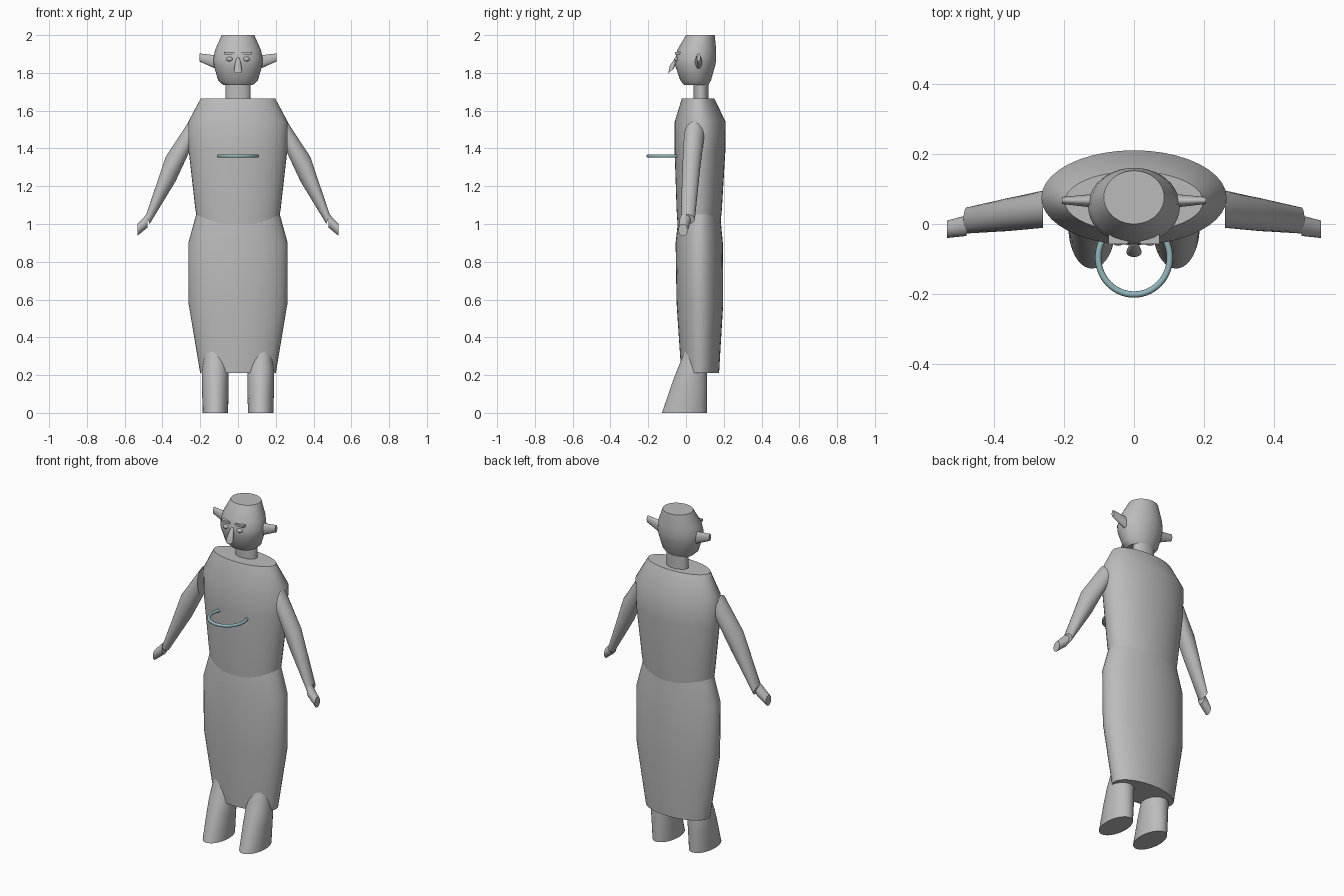
import bpy
import bmesh
import math
from mathutils import Vector

if "Cube" in bpy.data.objects:
    bpy.data.objects.remove(bpy.data.objects["Cube"], do_unlink=True)


def make_material(name, rgb):
    mat = bpy.data.materials.new(name)
    mat.use_nodes = True
    mat.diffuse_color = (*rgb, 1)
    mat.node_tree.nodes["Principled BSDF"].inputs["Base Color"].default_value = (*rgb, 1)
    return mat


GREY = make_material("stone grey", (0.5, 0.5, 0.5))
TEAL = make_material("pale teal", (0.28, 0.47, 0.5))


def finish(name, bm, mat=GREY, smooth=True):
    bmesh.ops.recalc_face_normals(bm, faces=bm.faces)
    mesh = bpy.data.meshes.new(name)
    bm.to_mesh(mesh)
    bm.free()
    mesh.materials.append(mat)
    obj = bpy.data.objects.new(name, mesh)
    bpy.context.collection.objects.link(obj)
    if smooth:
        bpy.ops.object.select_all(action="DESELECT")
        obj.select_set(True)
        bpy.context.view_layer.objects.active = obj
        bpy.ops.object.shade_smooth_by_angle(angle=math.radians(35))
    return obj


def loft(name, sections, sides=40, mat=GREY):
    """Skin elliptical sections, each given as centre, u axis, v axis."""
    bm = bmesh.new()
    rings = []
    for centre, u, v in sections:
        ring = []
        for i in range(sides):
            a = math.tau * i / sides
            ring.append(bm.verts.new(Vector(centre) + Vector(u) * math.cos(a) + Vector(v) * math.sin(a)))
        rings.append(ring)
    for low, high in zip(rings, rings[1:]):
        for i in range(sides):
            j = (i + 1) % sides
            bm.faces.new((low[i], low[j], high[j], high[i]))
    bm.faces.new(rings[0])
    bm.faces.new(rings[-1])
    return finish(name, bm, mat)


def upright(name, rows, x=0.0):
    """Stack level ellipses: height, half width, front y, back y."""
    loft(name, [((x, (f + b) / 2, z), (w, 0, 0), (0, (b - f) / 2, 0)) for z, w, f, b in rows])


# Body, from the hem up
upright("skirt", [(0.21, 0.2, -0.025, 0.175), (0.58, 0.262, -0.05, 0.197),
                  (0.9, 0.263, -0.055, 0.195), (1.08, 0.213, -0.035, 0.178)])
upright("torso", [(1.0, 0.213, -0.045, 0.182), (1.08, 0.226, -0.05, 0.19),
                  (1.38, 0.26, -0.06, 0.208), (1.54, 0.264, -0.06, 0.21),
                  (1.665, 0.197, -0.022, 0.15)])
upright("neck", [(1.64, 0.067, 0.04, 0.12), (1.76, 0.067, 0.04, 0.12)])
upright("head", [(1.735, 0.078, -0.01, 0.118), (1.76, 0.105, -0.03, 0.132),
                 (1.84, 0.128, -0.058, 0.155), (1.87, 0.131, -0.058, 0.16),
                 (1.92, 0.122, -0.047, 0.16), (2.0, 0.086, 0.0, 0.152)])

# Nose, flaring towards its blunt tip
loft("nose", [((0, -0.05, 1.885), (0.007, 0, 0), (0, 0.006, 0.003)),
              ((0, -0.068, 1.845), (0.016, 0, 0), (0, 0.018, 0.008)),
              ((0, -0.08, 1.81), (0.022, 0, 0), (0, 0.014, 0.012))], sides=20)


def eye(name, x):
    bm = bmesh.new()
    bmesh.ops.create_uvsphere(bm, u_segments=20, v_segments=12, radius=1)
    bmesh.ops.scale(bm, vec=(0.018, 0.012, 0.012), verts=bm.verts)
    bmesh.ops.translate(bm, vec=(x, -0.05, 1.873), verts=bm.verts)
    finish(name, bm)


def brow(name, x):
    bm = bmesh.new()
    bmesh.ops.create_cube(bm, size=1)
    bmesh.ops.scale(bm, vec=(0.055, 0.03, 0.013), verts=bm.verts)
    # Outer and inner ends droop slightly below the middle
    bmesh.ops.translate(bm, vec=(x, -0.042, 1.903), verts=bm.verts)
    finish(name, bm, smooth=False)


for side, s in (("left", 1), ("right", -1)):
    # Legs lean forward into the toes
    upright(side + "_leg", [(0, 0.067, -0.127, 0.11), (0.14, 0.071, -0.08, 0.112),
                            (0.22, 0.07, -0.05, 0.11), (0.3, 0.06, -0.018, 0.1),
                            (0.4, 0.045, 0.01, 0.09)], x=0.12 * s)

    # Arm from a flat shoulder section to a narrow wrist
    loft(side + "_arm", [((0.26 * s, 0.042, 1.46), (0, 0, 0.083), (0, 0.053, 0)),
                         ((0.357 * s, 0.027, 1.29), (0.026 * s, 0, 0.065), (0, 0.047, 0)),
                         ((0.477 * s, 0.01, 1.025), (0.009 * s, 0, 0.025), (0, 0.037, 0))])
    loft(side + "_hand", [((0.478 * s, -0.005, 1.02), (0, 0, 0.038), (0, 0.029, 0)),
                          ((0.533 * s, -0.015, 0.968), (0, 0, 0.031), (0, 0.025, 0))], sides=24)

    # Ears taper outwards and upwards
    loft(side + "_ear", [((0.11 * s, 0.066, 1.855), (0, 0, 0.037), (0, 0.02, 0)),
                         ((0.205 * s, 0.067, 1.882), (0, 0, 0.021), (0, 0.01, 0))], sides=24)
    eye(side + "_eye", 0.045 * s)
    brow(side + "_brow", 0.045 * s)

# Open hoop standing out from the chest
hoop = []
for i in range(41):
    a = math.radians(-220 + 260 * i / 40)
    radial = Vector((math.cos(a), math.sin(a), 0))
    centre = Vector((0.102 * radial.x, -0.096 + 0.105 * radial.y, 1.36))
    hoop.append((centre, radial * 0.009, (0, 0, 0.009)))
loft("chest_hoop", hoop, sides=14, mat=TEAL)
